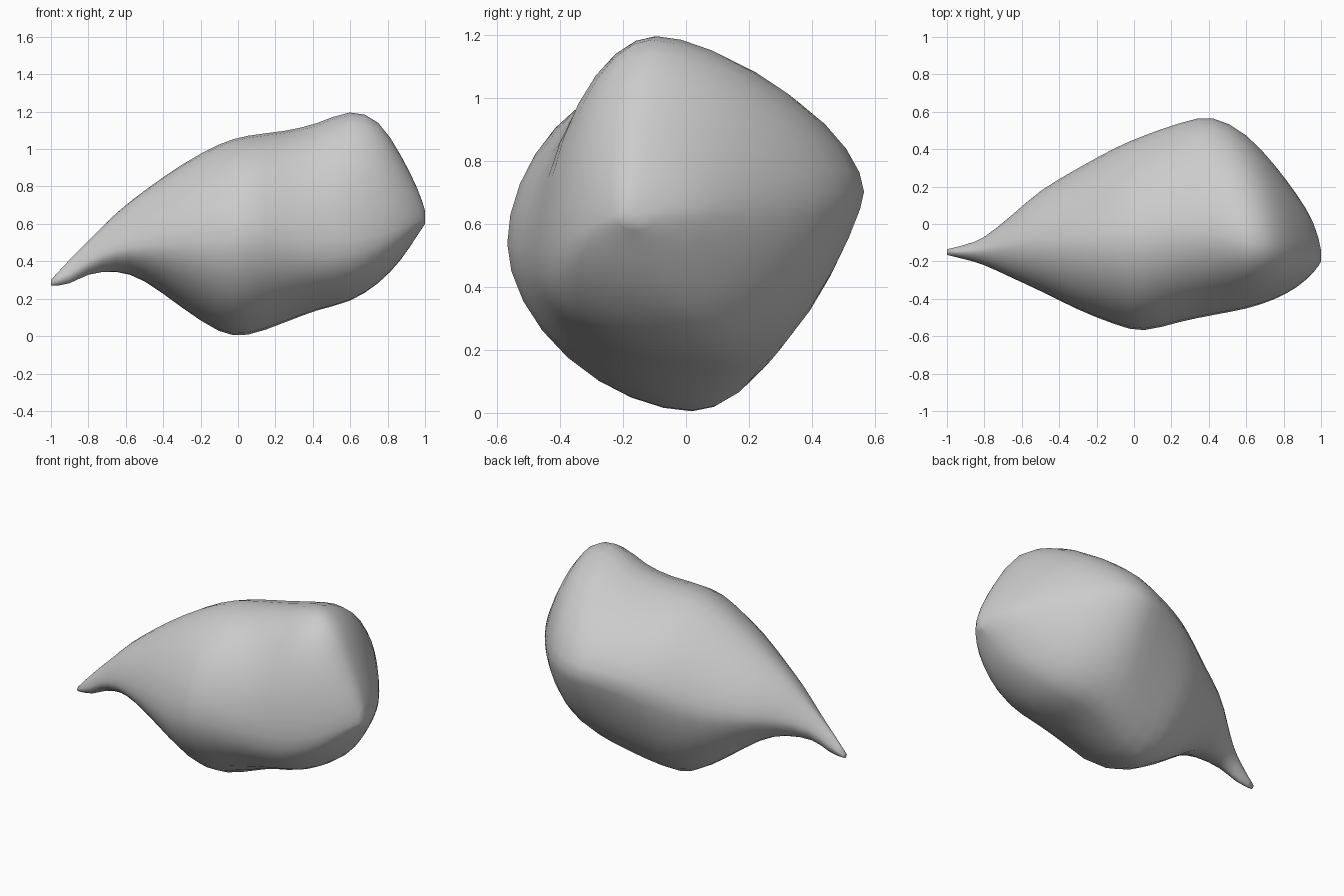
import bpy, bmesh
from math import cos, sin, pi, exp

if "Cube" in bpy.data.objects:
    bpy.data.objects.remove(bpy.data.objects["Cube"])

# Cross-sections along x: x, top z, top y, bottom z, bottom y,
# front y, z of front edge, back y, z of back edge
SECTIONS = [
    (-1.00, .30, -.15, .27, -.15, -.165, .285, -.135, .285),
    (-.90, .41, -.15, .28, -.15, -.19, .33, -.11, .34),
    (-.80, .51, -.14, .33, -.15, -.22, .40, -.07, .42),
    (-.65, .66, -.12, .345, -.10, -.29, .46, .05, .48),
    (-.50, .78, -.11, .295, -.04, -.36, .48, .18, .50),
    (-.30, .92, -.10, .15, .03, -.46, .50, .30, .52),
    (-.10, 1.03, -.09, .02, .03, -.54, .50, .41, .60),
    (.05, 1.075, -.08, 0, .02, -.575, .54, .475, .65),
    (.25, 1.10, -.05, .07, .08, -.525, .52, .545, .69),
    (.42, 1.14, -.05, .135, .11, -.49, .51, .575, .70),
    (.60, 1.205, -.10, .185, .07, -.455, .51, .48, .70),
    (.75, 1.15, -.12, .28, 0, -.405, .53, .32, .67),
    (.87, .97, -.14, .405, -.09, -.34, .57, .16, .65),
    (.96, .79, -.16, .54, -.14, -.26, .61, .01, .64),
    (1.00, .67, -.17, .60, -.17, -.20, .63, -.14, .63),
]
RING, STEPS = 32, 2


def catmull(a, b, c, d, t):
    return .5 * (2*b + (c-a)*t + (2*a-5*b+4*c-d)*t*t + (3*b-a-3*c+d)*t**3)


def section_ring(s):
    """Four super-elliptic quarters joining the back, top, front and bottom."""
    x, tz, ty, bz, by, fy, fz, ky, kz = s
    full = exp(-((x - .55) / .3) ** 2)      # fuller lower front, undercut back
    mid = exp(-((x - .3) / .4) ** 2)
    quarters = [
        ((ky, kz), (ty, tz), 1.65, 1.65),
        ((ty, tz), (fy, fz), 1.85, 1.85),
        ((fy, fz), (by, bz), 1.75 + .5*full, 1.75 + .5*full),
        ((by, bz), (ky, kz), 1.8, 1.7 - .5*mid),
    ]
    pts = []
    for q, (p0, p1, e0, e1) in enumerate(quarters):
        # Even quarters start at a side point, odd ones at the top or bottom
        cy, cz = (p1[0], p0[1]) if q % 2 == 0 else (p0[0], p1[1])
        for i in range(RING // 4):
            t = i / (RING // 4)
            e = e0 + (e1 - e0) * t
            u, v = cos(t*pi/2) ** (2/e), sin(t*pi/2) ** (2/e)
            pts.append((x,
                        cy + (p0[0]-cy)*u + (p1[0]-cy)*v,
                        cz + (p0[1]-cz)*u + (p1[1]-cz)*v))
    return pts


# Smoothly interpolated sections
rows = []
last = len(SECTIONS) - 1
for i in range(last):
    quad = [SECTIONS[min(max(i+k, 0), last)] for k in (-1, 0, 1, 2)]
    for j in range(STEPS):
        rows.append([catmull(*v, j / STEPS) for v in zip(*quad)])
rows.append(SECTIONS[-1])

# Loft the lump and close both ends
bm = bmesh.new()
rings = [[bm.verts.new(p) for p in section_ring(r)] for r in rows]
for r0, r1 in zip(rings, rings[1:]):
    for i in range(RING):
        j = (i + 1) % RING
        bm.faces.new((r0[i], r0[j], r1[j], r1[i]))
bm.faces.new(rings[0])
bm.faces.new(rings[-1])
for _ in range(2):
    bmesh.ops.smooth_vert(bm, verts=[v for r in rings[2:-2] for v in r], factor=.3,
                          use_axis_x=True, use_axis_y=True, use_axis_z=True)
bmesh.ops.recalc_face_normals(bm, faces=bm.faces)
for f in bm.faces:
    f.smooth = True
mesh = bpy.data.meshes.new("pointed_lump")
bm.to_mesh(mesh)
bm.free()
body = bpy.data.objects.new("pointed_lump", mesh)
bpy.context.collection.objects.link(body)
